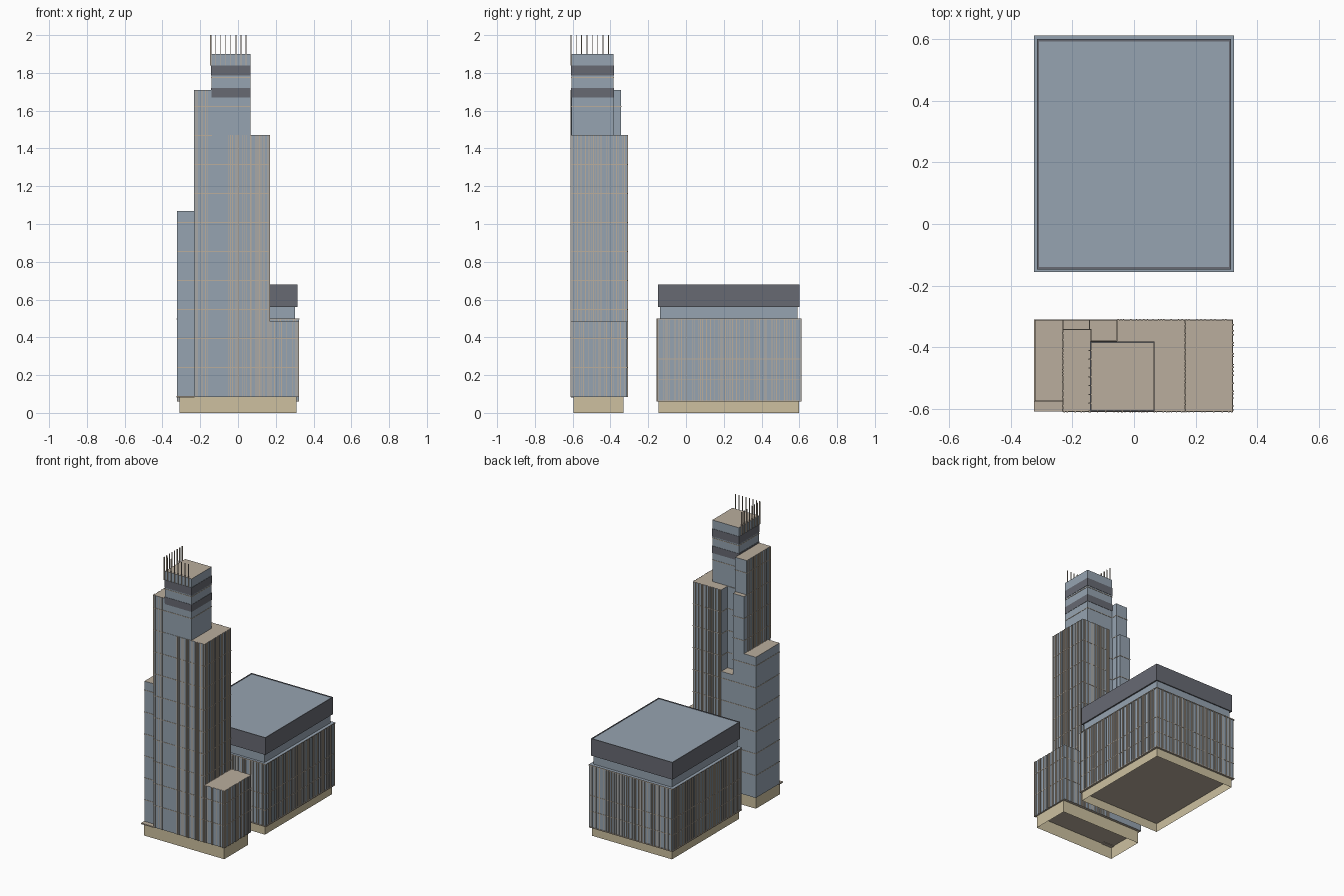
import bpy, bmesh, random
from mathutils import Matrix, Vector

random.seed(7)
if "Cube" in bpy.data.objects:
    bpy.data.objects.remove(bpy.data.objects["Cube"])


def material(name, rgb):
    m = bpy.data.materials.new(name)
    m.use_nodes = True
    m.diffuse_color = (*rgb, 1)
    m.node_tree.nodes["Principled BSDF"].inputs["Base Color"].default_value = (*rgb, 1)
    return m


GLASS = material("blue grey glass", (0.305, 0.371, 0.44))
TAN = material("tan trim", (0.49, 0.42, 0.34))
STONE = material("beige stone", (0.61, 0.53, 0.35))
DARK = material("dark louvre", (0.136, 0.144, 0.171))


def add_box(bm, x, y, z):
    size = Vector((x[1] - x[0], y[1] - y[0], z[1] - z[0]))
    mid = Vector((x[0] + x[1], y[0] + y[1], z[0] + z[1])) / 2
    bmesh.ops.create_cube(bm, size=1, matrix=Matrix.Translation(mid) @ Matrix.Diagonal((*size, 1)))


def finish(name, bm, *mats):
    me = bpy.data.meshes.new(name)
    bm.to_mesh(me)
    bm.free()
    for m in mats:
        me.materials.append(m)
    ob = bpy.data.objects.new(name, me)
    bpy.context.collection.objects.link(ob)
    return ob


def block(name, x, y, z, side, top=None, bottom=None):
    """Box whose top and underside can have their own colour."""
    bm = bmesh.new()
    add_box(bm, x, y, z)
    bm.normal_update()
    for f in bm.faces:
        f.material_index = 1 if f.normal.z > 0.5 else 2 if f.normal.z < -0.5 else 0
    return finish(name, bm, side, top or side, bottom or top or side)


def open_walls(name, x, y, z, mat):
    """Four walls without a floor or lid."""
    bm = bmesh.new()
    add_box(bm, x, y, z)
    bm.normal_update()
    bmesh.ops.delete(bm, geom=[f for f in bm.faces if abs(f.normal.z) > 0.5], context='FACES')
    return finish(name, bm, mat)


def grow(span, d):
    return (span[0] - d, span[1] + d)


def floor_bands(name, x, y, levels):
    bm = bmesh.new()
    for z in levels:
        add_box(bm, grow(x, 0.002), grow(y, 0.002), (z - 0.002, z + 0.002))
    finish(name, bm, TAN)


def fins(name, axis, plane, span, z, pitch=0.014, depth=0.004, width=0.004):
    """Irregular vertical fins on one facade; depth is signed outwards."""
    bm = bmesh.new()
    out = sorted((plane - depth / 4, plane + depth))
    p = span[0] + width
    while p < span[1] - width / 2:
        along = (p - width / 2, p + width / 2)
        add_box(bm, *((along, out) if axis == 'x' else (out, along)), z)
        p += pitch * random.choice((0.7, 1, 1, 1.5, 2))
    finish(name, bm, TAN)


# Tower plinth and stepped shafts
FRONT, BACK, FOOT = -0.608, -0.312, 0.085
open_walls("tower_plinth", (-0.31, 0.31), (-0.595, -0.33), (0, FOOT), STONE)
shafts = {
    "low_wing": ((0.165, 0.32), (FRONT, BACK), 0.485),
    "side_wing": ((-0.322, -0.23), (-0.575, BACK), 1.07),
    "main_shaft": ((-0.14, 0.165), (FRONT, -0.38), 1.47),
    "rear_shaft": ((-0.055, 0.165), (-0.38, BACK), 1.47),
    "rear_notch": ((-0.145, -0.055), (-0.38, BACK), 0.9),
    "rear_strip": ((-0.23, -0.145), (-0.345, BACK), 1.47),
    "tall_shaft": ((-0.23, -0.14), (FRONT, -0.343), 1.71),
    "crown_shaft": ((-0.14, 0.065), (FRONT + 0.002, -0.384), 1.9),
}
levels = [0.24 + 0.1535 * i for i in range(11)]
for name, (x, y, top) in shafts.items():
    foot = 1.4 if name == "crown_shaft" else FOOT
    block(name, x, y, (foot, top), GLASS, TAN)
    floor_bands(name + "_floors", x, y, [z for z in levels if foot < z < top - 0.01])
block("corner_ledge", (-0.325, -0.23), (FRONT, -0.57), (FOOT - 0.004, FOOT + 0.004), TAN)

# Tower fins
low, mid, tall = (FOOT, 0.485), (FOOT, 1.47), (FOOT, 1.71)
fins("front_fins", 'x', FRONT, (-0.055, 0.165), mid, 0.011, -0.004)
fins("front_left_fins", 'x', FRONT, (-0.23, -0.15), tall, 0.013, -0.003)
fins("low_front_fins", 'x', FRONT, (0.165, 0.32), low, 0.014, -0.004)
fins("low_back_fins", 'x', BACK, (0.165, 0.32), low, 0.013)
fins("low_end_fins", 'y', 0.32, (FRONT, BACK), low, 0.013)
fins("shaft_end_fins", 'y', 0.165, (FRONT, BACK), mid, 0.012)
fins("shaft_back_fins", 'x', BACK, (-0.055, 0.165), mid, 0.012)
fins("tall_side_fins", 'y', -0.23, (FRONT, -0.345), (1.07, 1.71), 0.014, -0.004)

# Crown bands and upright masts
for i, z in enumerate(((1.67, 1.72), (1.785, 1.84))):
    block(f"crown_band_{i}", (-0.142, 0.067), (FRONT, -0.382), z, DARK)
bm = bmesh.new()
for i in range(8):
    mx, my = -0.145 + 0.0268 * i, -0.61 + 0.0285 * i
    add_box(bm, grow((mx, mx), 0.002), (-0.612, -0.606), (1.84, 2))
    add_box(bm, (-0.147, -0.14), grow((my, my), 0.002), (1.84, 2))
finish("crown_masts", bm, TAN)

# Rear building
RX, RY = (-0.32, 0.32), (-0.152, 0.608)
open_walls("hall_plinth", (-0.31, 0.31), (-0.145, 0.598), (0, 0.06), STONE)
block("hall_body", RX, RY, (0.06, 0.497), GLASS, GLASS, TAN)
block("hall_cornice", grow(RX, 0.005), grow(RY, 0.004), (0.494, 0.5), TAN, GLASS)
block("hall_sill", grow(RX, 0.004), grow(RY, 0.004), (0.06, 0.066), TAN)
floor_bands("hall_floors", RX, RY, (0.175, 0.285))
for i, s in enumerate((-1, 1)):
    fins(f"hall_end_fins_{i}", 'y', RX[i], RY, (0.06, 0.497), 0.014, 0.004 * s)
    fins(f"hall_long_fins_{i}", 'x', RY[i], RX, (0.06, 0.497), 0.014, 0.004 * s)

# Rear building attic: glass core inside a dark louvre ring
block("attic_core", (-0.303, 0.303), (-0.138, 0.59), (0.5, 0.676), GLASS)
bx, by, z = (-0.315, 0.315), (-0.147, 0.6), (0.56, 0.68)
bm = bmesh.new()
t = 0.007
for i in (0, 1):
    ex, ey = (bx[i], bx[i] + (t, -t)[i]), (by[i], by[i] + (t, -t)[i])
    add_box(bm, tuple(sorted(ex)), by, z)
    add_box(bm, bx, tuple(sorted(ey)), z)
finish("attic_louvre_ring", bm, DARK)
block("attic_roof", grow(bx, -t), grow(by, -t), (0.562, 0.677), GLASS, GLASS, DARK)
